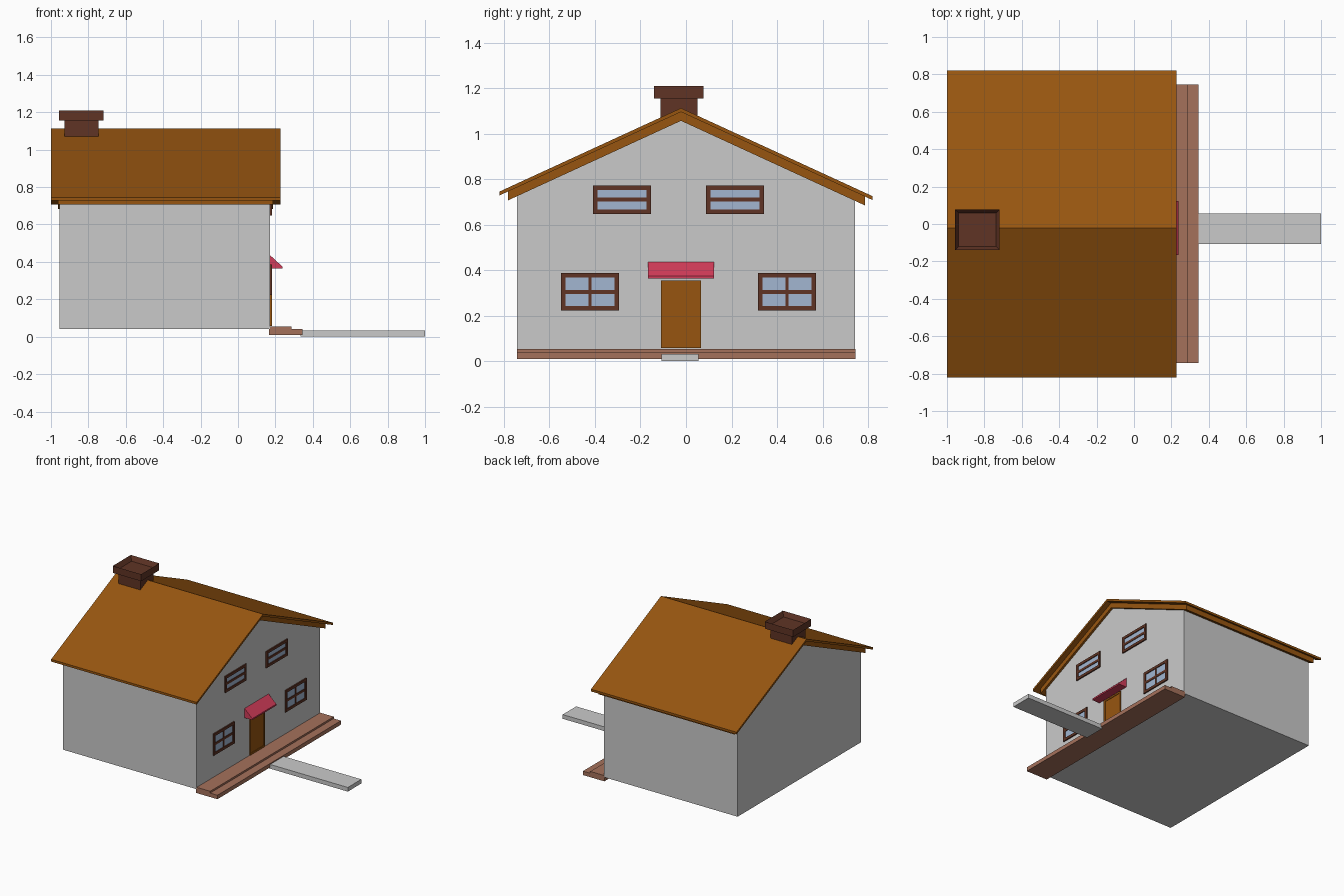
import bpy, bmesh

if "Cube" in bpy.data.objects:
    bpy.data.objects.remove(bpy.data.objects["Cube"])


def mat(name, rgb):
    m = bpy.data.materials.new(name)
    m.diffuse_color = (*rgb, 1)
    m.use_nodes = True
    m.node_tree.nodes["Principled BSDF"].inputs["Base Color"].default_value = m.diffuse_color
    return m


WALL = mat("pale_grey", (0.59, 0.59, 0.59))
WOOD = mat("golden_wood", (0.31, 0.091, 0.005))
DARK = mat("dark_brown", (0.115, 0.034, 0.018))
PINK = mat("awning_red", (0.64, 0.045, 0.1))
CLAY = mat("clay_brown", (0.375, 0.165, 0.105))
GLASS = mat("glass_blue", (0.36, 0.47, 0.64))

MID = -0.022      # y of the ridge, door and path
FRONT = 0.172     # x of the door wall
SLOPE = 0.46


def finish(name, bm, material):
    bmesh.ops.recalc_face_normals(bm, faces=bm.faces)
    me = bpy.data.meshes.new(name)
    bm.to_mesh(me)
    bm.free()
    me.materials.append(material)
    ob = bpy.data.objects.new(name, me)
    bpy.context.collection.objects.link(ob)
    return ob


def extrude_x(name, profile, x0, x1, material):
    """Prism along x from a (y, z) outline."""
    bm = bmesh.new()
    a = [bm.verts.new((x0, y, z)) for y, z in profile]
    b = [bm.verts.new((x1, y, z)) for y, z in profile]
    bm.faces.new(a)
    bm.faces.new(b[::-1])
    n = len(a)
    for i in range(n):
        j = (i + 1) % n
        bm.faces.new((a[i], a[j], b[j], b[i]))
    return finish(name, bm, material)


def box(name, x0, x1, y0, y1, z0, z1, material):
    return extrude_x(name, [(y0, z0), (y1, z0), (y1, z1), (y0, z1)], x0, x1, material)


def roof_z(y, top):
    return top - SLOPE * abs(y - MID)


def roof_layer(name, y0, y1, top, thick, x0, x1):
    upper = [(y, roof_z(y, top)) for y in (y0, MID, y1)]
    lower = [(y, z - thick) for y, z in reversed(upper)]
    return extrude_x(name, upper + lower, x0, x1, WOOD)


# House body with gables
extrude_x("walls", [(-0.743, 0.04), (0.743, 0.04), (0.743, roof_z(0.743, 1.056)),
                    (MID, 1.056), (-0.743, roof_z(-0.743, 1.056))], -0.955, FRONT, WALL)

# Roof: thin outer sheet over a smaller, thicker one
roof_layer("roof_sheet", -0.82, 0.82, 1.112, 0.017, -1.0, 0.226)
roof_layer("roof_boards", -0.782, 0.787, 1.095, 0.039, -0.963, 0.188)

# Chimney with hollow cap
box("chimney_stack", -0.927, -0.745, -0.112, 0.05, 1.02, 1.157, DARK)
cap = box("chimney_cap", -0.957, -0.718, -0.14, 0.078, 1.155, 1.208, DARK)
bm = bmesh.new()
bm.from_mesh(cap.data)
top = [f for f in bm.faces if f.calc_center_median().z > 1.2]
bmesh.ops.inset_region(bm, faces=top, thickness=0.028)
bmesh.ops.translate(bm, verts=top[0].verts, vec=(0, 0, -0.035))
bm.to_mesh(cap.data)
bm.free()

# Porch steps and path
box("lower_step", 0.166, 0.346, -0.742, 0.745, 0.01, 0.04, CLAY)
box("upper_step", 0.166, 0.285, -0.742, 0.745, 0.04, 0.054, CLAY)
box("path", 0.335, 1.0, -0.107, 0.055, 0.004, 0.036, WALL).location.z = -0.004


def frame(name, y0, y1, z0, z1, w, x1, material):
    """Four bars round a rectangle on the door wall."""
    box(name + "_bottom", FRONT, x1, y0, y1, z0, z0 + w, material)
    box(name + "_top", FRONT, x1, y0, y1, z1 - w, z1, material)
    box(name + "_left", FRONT, x1, y0, y0 + w, z0 + w, z1 - w, material)
    box(name + "_right", FRONT, x1, y1 - w, y1, z0 + w, z1 - w, material)


# Door and its frame
frame("door_frame", -0.11, 0.066, 0.058, 0.355, 0.013, 0.181, WOOD)
box("door", FRONT, 0.177, -0.1, 0.056, 0.062, 0.345, WOOD)

# Wedge awning over the door
bm = bmesh.new()
side = [(FRONT, 0.435), (0.237, 0.375), (0.237, 0.364), (FRONT, 0.364)]
face = bm.faces.new([bm.verts.new((x, -0.167, z)) for x, z in side])
ext = bmesh.ops.extrude_face_region(bm, geom=[face])["geom"]
bmesh.ops.translate(bm, vec=(0, 0.29, 0), verts=[v for v in ext if isinstance(v, bmesh.types.BMVert)])
if not face.is_valid or len(bm.faces) < 6:
    bmesh.ops.holes_fill(bm, edges=bm.edges)
finish("awning", bm, PINK)


# Windows: (centre y, bottom, top, upright bar)
for i, (yc, z0, z1, upright) in enumerate([(-0.422, 0.222, 0.387, True), (0.444, 0.222, 0.387, True),
                                           (-0.281, 0.647, 0.772, False), (0.215, 0.647, 0.772, False)]):
    name = f"window_{i + 1}"
    y0, y1, zc = yc - 0.127, yc + 0.127, (z0 + z1) / 2
    frame(name, y0, y1, z0, z1, 0.02, 0.181, DARK)
    box(name + "_glass", FRONT, 0.175, y0 + 0.01, y1 - 0.01, z0 + 0.01, z1 - 0.01, GLASS)
    box(name + "_crossbar", FRONT, 0.179, y0 + 0.02, y1 - 0.02, zc - 0.009, zc + 0.009, DARK)
    if upright:
        box(name + "_upright", FRONT, 0.178, yc - 0.006, yc + 0.006, z0 + 0.02, z1 - 0.02, DARK)
